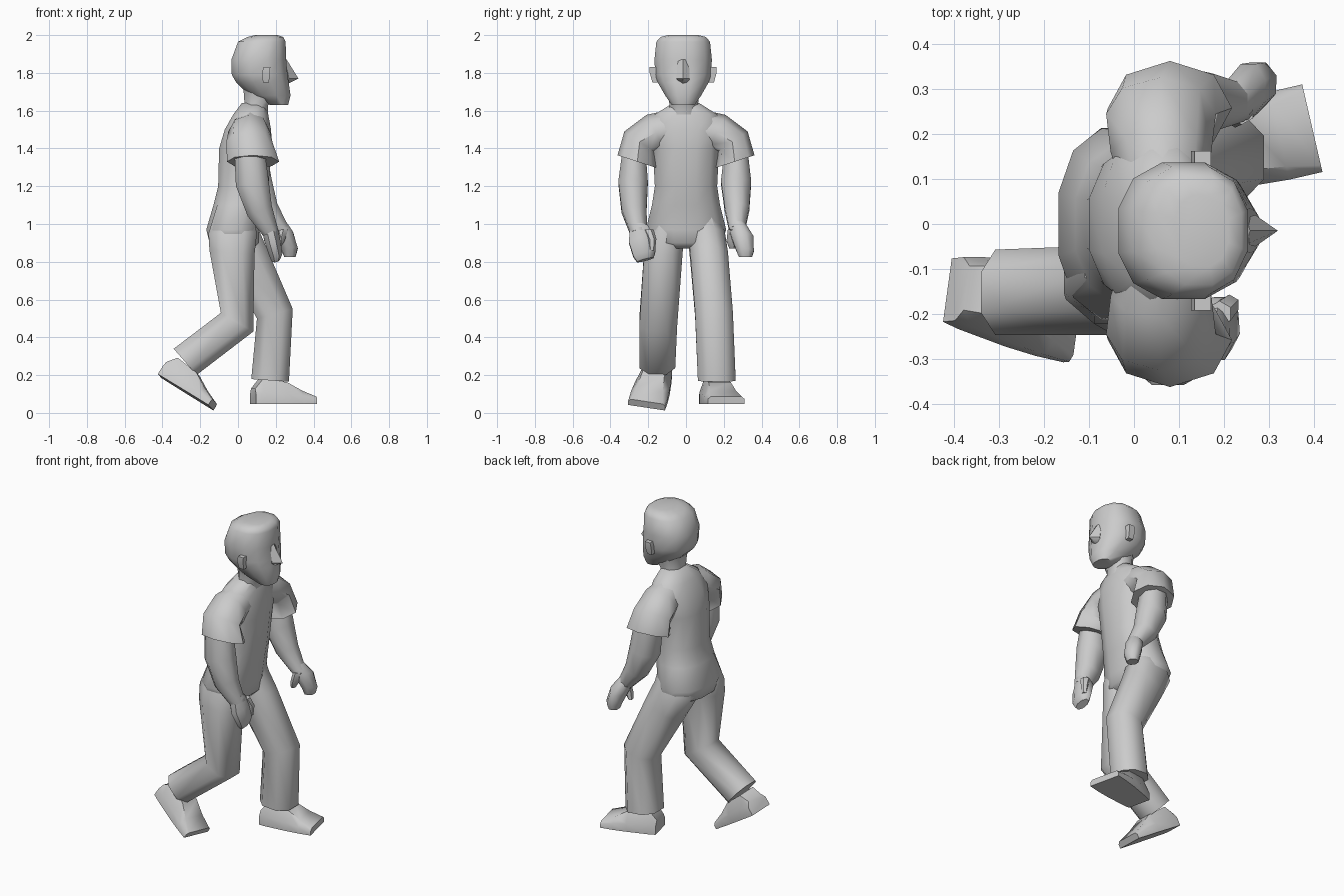
import bpy, bmesh
from math import sin, cos, pi, radians, copysign
from mathutils import Vector, Matrix, Euler


def finish(name, bm):
    bmesh.ops.recalc_face_normals(bm, faces=bm.faces[:])
    me = bpy.data.meshes.new(name)
    bm.to_mesh(me)
    bm.free()
    ob = bpy.data.objects.new(name, me)
    bpy.context.collection.objects.link(ob)
    bpy.ops.object.select_all(action='DESELECT')
    ob.select_set(True)
    bpy.context.view_layer.objects.active = ob
    bpy.ops.object.shade_smooth_by_angle(angle=radians(52))
    return ob


def skin(name, rings):
    """Join rings of points into a capped tube."""
    bm = bmesh.new()
    vs = [[bm.verts.new(p) for p in r] for r in rings]
    n = len(vs[0])
    for a, b in zip(vs, vs[1:]):
        for i in range(n):
            j = (i + 1) % n
            bm.faces.new((a[i], a[j], b[j], b[i]))
    bm.faces.new(vs[0])
    bm.faces.new(vs[-1])
    return finish(name, bm)


def loft(name, sections, n=8, flat=True, p=1):
    """Section: x, y, z, half x, half y, tilt about y, roll about x (degrees).
    p below 1 makes the outline squarer."""
    off = pi / n if flat else 0
    k = 1 / cos(off) ** p
    bend = lambda v: copysign(abs(v) ** p, v) if abs(v) > 1e-6 else 0
    rings = []
    for s in sections:
        x, y, z, rx, ry, tilt, roll = (tuple(s) + (0, 0))[:7]
        rot = Euler((radians(roll), radians(tilt), 0)).to_matrix()
        angles = [off + 2 * pi * i / n for i in range(n)]
        rings.append([Vector((x, y, z)) + rot @ Vector(
            (rx * k * bend(cos(a)), ry * k * bend(sin(a)), 0)) for a in angles])
    return skin(name, rings)


def upright(name, rows, y, n=12, p=0.85):
    """Upright part from rows of z, back x, front x, half width."""
    return loft(name, [((b + f) / 2, y, z, (f - b) / 2, w) for z, b, f, w in rows], n, True, p)


# Shirt and hips
upright("torso", [(0.87, -.10, .08, .10), (0.90, -.15, .11, .19), (0.97, -.168, .113, .213),
                  (1.10, -.13, .14, .18), (1.20, -.105, .16, .165), (1.40, -.10, .18, .175),
                  (1.50, -.07, .175, .20), (1.58, -.025, .16, .165), (1.64, .02, .145, .07)], 0)

# Neck, head, nose and ears
upright("neck", [(1.55, .02, .16, .08), (1.63, .035, .16, .075), (1.70, .03, .2, .085),
                 (1.76, .02, .2, .1)], -.012, 8)
upright("head", [(1.63, .17, .265, .06), (1.68, .06, .278, .095), (1.75, -.01, .268, .135),
                 (1.79, -.033, .262, .148), (1.87, -.035, .255, .152), (1.965, 0, .252, .142),
                 (1.99, .05, .24, .12), (2.0, .09, .21, .08)], -.015)
loft("nose", [(.25, -.015, 1.87, .008, .03), (.27, -.015, 1.77, .05, .035),
              (.255, -.015, 1.745, .015, .025)], 4, False)
for side, y, name in ((1, .13, "left_ear"), (-1, -.16, "right_ear")):
    loft(name, [(.148, y, 1.75, .016, .018), (.148, y + side * .01, 1.80, .021, .022),
                (.153, y + side * .01, 1.83, .018, .022)], 4)

# Sleeves, mirrored across y, rooted deep in the shoulders
for s, name in ((1, "left_sleeve"), (-1, "right_sleeve")):
    loft(name, [(.07, s * .05, 1.50, .085, .11, 0, s * 80),
                (.06, s * .16, 1.485, .112, .105, 0, s * 62),
                (.06, s * .245, 1.435, .122, .098, 0, s * 34),
                (.08, s * .258, 1.33, .138, .11, 0, s * 18)], 8, False)

# Arms and hands
loft("right_arm", [(.06, -.275, 1.40, .08, .06), (.075, -.28, 1.22, .088, .078, -12),
                   (.115, -.275, 1.07, .07, .066, -25), (.175, -.25, .95, .042, .045, -25)])
loft("right_hand", [(.165, -.25, .99, .042, .045, -20), (.18, -.235, .92, .042, .07, -15, 15),
                    (.20, -.22, .84, .035, .06, -15, 15), (.20, -.215, .81, .022, .045, -15, 15)])
loft("right_thumb", [(.19, -.20, .97, .025, .025), (.212, -.18, .92, .02, .02),
                     (.215, -.18, .86, .012, .014)], 6)
loft("left_arm", [(.07, .265, 1.40, .08, .06), (.095, .265, 1.22, .085, .08, -15),
                  (.15, .27, 1.08, .065, .065, -28), (.23, .27, .97, .04, .042, -30)])
loft("left_hand", [(.215, .27, 1.0, .04, .042, -30), (.25, .295, .94, .045, .062, -25, -10),
                   (.275, .31, .865, .042, .05, -10, -10), (.275, .315, .825, .03, .035)])
loft("left_thumb", [(.24, .25, .97, .025, .025), (.225, .24, .91, .022, .022),
                    (.21, .245, .87, .012, .014)], 6)

# Trouser legs, rooted inside the hips
loft("right_leg", [(-.02, -.09, 1.10, .09, .06), (-.028, -.107, .95, .128, .098),
                   (-.032, -.12, .85, .12, .102, 6), (-.005, -.147, .48, .099, .1, 30),
                   (-.28, -.152, .27, .092, .095, 49)], 8, True, .85)
loft("left_leg", [(0, .09, 1.10, .09, .06), (-.015, .107, .95, .125, .098, -12),
                  (.045, .122, .83, .115, .1, -25), (.195, .148, .525, .098, .1, -15),
                  (.17, .163, .172, .1, .1, 4)], 8, True, .85)


# Shoes: rows of length, half width, top half width, side height, top height
def shoe(name, heel, pitch, yaw, roll):
    m = Matrix.Translation(heel) @ Euler(
        (radians(roll), radians(pitch), radians(yaw))).to_matrix().to_4x4()
    rows = [(0, .072, .05, .05, .08), (.04, .08, .055, .06, .13), (.17, .095, .06, .05, .115),
            (.25, .1, .07, .04, .07), (.325, .1, .085, .025, .038)]
    skin(name, [[m @ Vector(q) for q in ((t, -w, 0), (t, w, 0), (t, w, h), (t, u, top),
                                         (t, -u, top), (t, -w, h))]
                for t, w, u, h, top in rows])


shoe("left_shoe", (.08, .14, .048), 0, 13, 0)
shoe("right_shoe", (-.415, -.147, .195), 31, -13, -10)
